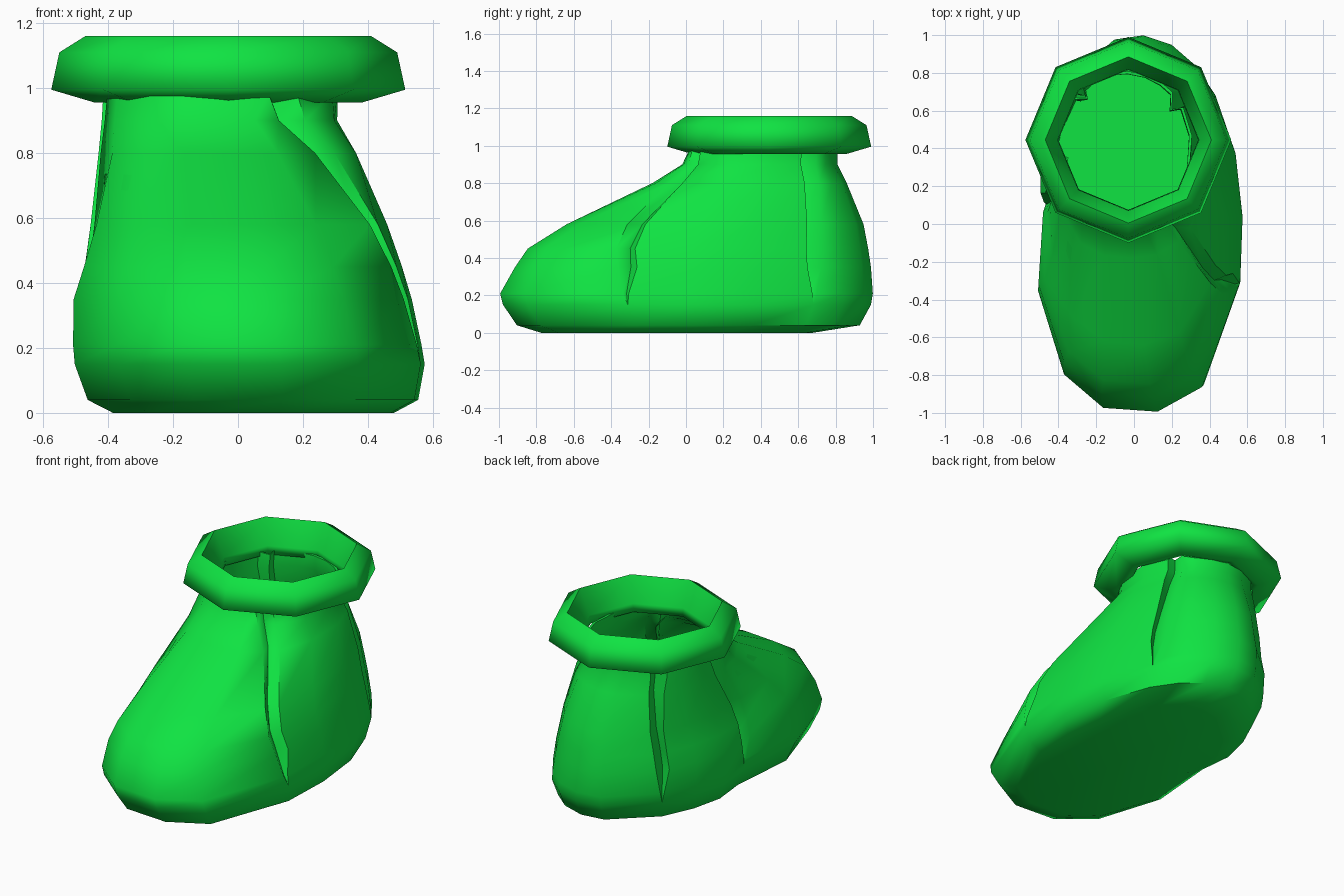
import bpy, bmesh
from math import sin, cos, radians, degrees, exp

cube = bpy.data.objects.get("Cube")
if cube:
    bpy.data.objects.remove(cube)

green = bpy.data.materials.new("bright_green")
green.use_nodes = True
colour = (0.005, 0.77, 0.055, 1)
green.diffuse_color = colour
green.node_tree.nodes["Principled BSDF"].inputs["Base Color"].default_value = colour


def finish(bm, name, angle):
    bmesh.ops.remove_doubles(bm, verts=bm.verts, dist=0.001)
    bmesh.ops.recalc_face_normals(bm, faces=bm.faces)
    mesh = bpy.data.meshes.new(name)
    bm.to_mesh(mesh)
    bm.free()
    mesh.materials.append(green)
    obj = bpy.data.objects.new(name, mesh)
    bpy.context.collection.objects.link(obj)
    bpy.ops.object.select_all(action='DESELECT')
    obj.select_set(True)
    bpy.context.view_layer.objects.active = obj
    bpy.ops.object.shade_smooth_by_angle(angle=radians(angle))


def bridge(bm, a, b):
    for i in range(len(a)):
        j = (i + 1) % len(a)
        bm.faces.new((a[i], a[j], b[j], b[i]))


# Columns round the boot: bottom angle, top angle, fold (1) or plain (0)
COLUMNS = [(-18, -60, 1), (2, -25, 0), (22, 8, 0), (43, 38, 1), (57, 57, 0),
           (71, 71, 0), (87, 87, 0), (103, 103, 0), (133, 133, 1),
           (148, 153, 0), (161, 172, 0), (174, 194, 1), (200, 214, 0),
           (228, 236, 0), (251, 252, 0), (281, 268, 0), (306, 284, 0)]


def boot_ring(bm, z, x0, x1, y0, y1, shrink=1.0):
    """Outline at one height: blunt toe, round heel, waist and side folds."""
    cx, cy, hx, hy = (x0 + x1) / 2, (y0 + y1) / 2, (x1 - x0) / 2, (y1 - y0) / 2
    t = min(1, max(0, (z - 0.15) / 0.8))
    taper = min(1, t * 4)
    width, depth = degrees(0.05 / hy) * taper, 0.055 / hx * taper
    ring = []
    for low, high, fold in COLUMNS:
        mid = low + (high - low) * t ** 2
        steps = ((-width, 0), (-width * 0.4, depth), (width, 0)) if fold else ((0, 0),)
        for offset, dent in steps:
            c, s = cos(radians(mid + offset)), sin(radians(mid + offset))
            n = 2.5 if s < 0 else 2.05
            r = (abs(c) ** n + abs(s) ** n) ** (-1 / n) * (1 - dent) * shrink
            x, y = cx + hx * r * c, cy + hy * r * s
            if c < 0:
                x += 0.06 * (1 - t) * exp(-((y - 0.03) / 0.18) ** 2)
            ring.append(bm.verts.new((x, y, z)))
    return ring


# Boot shell: sole, foot, ankle, then the hollow inside
OUTER = [(0.0, -0.4, 0.48, -0.78, 0.68), (0.04, -0.48, 0.555, -0.91, 0.93),
         (0.15, -0.52, 0.575, -0.985, 0.99), (0.21, -0.525, 0.565, -1.0, 1.0),
         (0.35, -0.525, 0.535, -0.92, 0.99), (0.45, -0.495, 0.505, -0.85, 0.975),
         (0.58, -0.465, 0.46, -0.64, 0.95), (0.8, -0.43, 0.37, -0.18, 0.86),
         (0.9, -0.42, 0.31, -0.02, 0.81), (0.985, -0.415, 0.31, 0.02, 0.81)]
bm = bmesh.new()
rings = [boot_ring(bm, *row) for row in OUTER]
rings += [boot_ring(bm, *row, shrink=0.96) for row in reversed(OUTER[1:])]
for lower, upper in zip(rings, rings[1:]):
    bridge(bm, lower, upper)
bm.faces.new(rings[0])
bm.faces.new(rings[-1])
finish(bm, "boot_shell", 55)

# Eight-sided cuff, turned from a closed section
SECTION = [(0.37, 0.96), (0.41, 0.955), (0.545, 0.995), (0.52, 1.11),
           (0.44, 1.16), (0.375, 1.01)]
bm = bmesh.new()
loops = []
for radius, z in SECTION:
    loops.append([bm.verts.new((-0.03 + radius * cos(radians(45 * k)),
                                0.445 + radius * sin(radians(45 * k)), z))
                  for k in range(8)])
for a, b in zip(loops, loops[1:] + loops[:1]):
    bridge(bm, a, b)
finish(bm, "cuff", 89)
